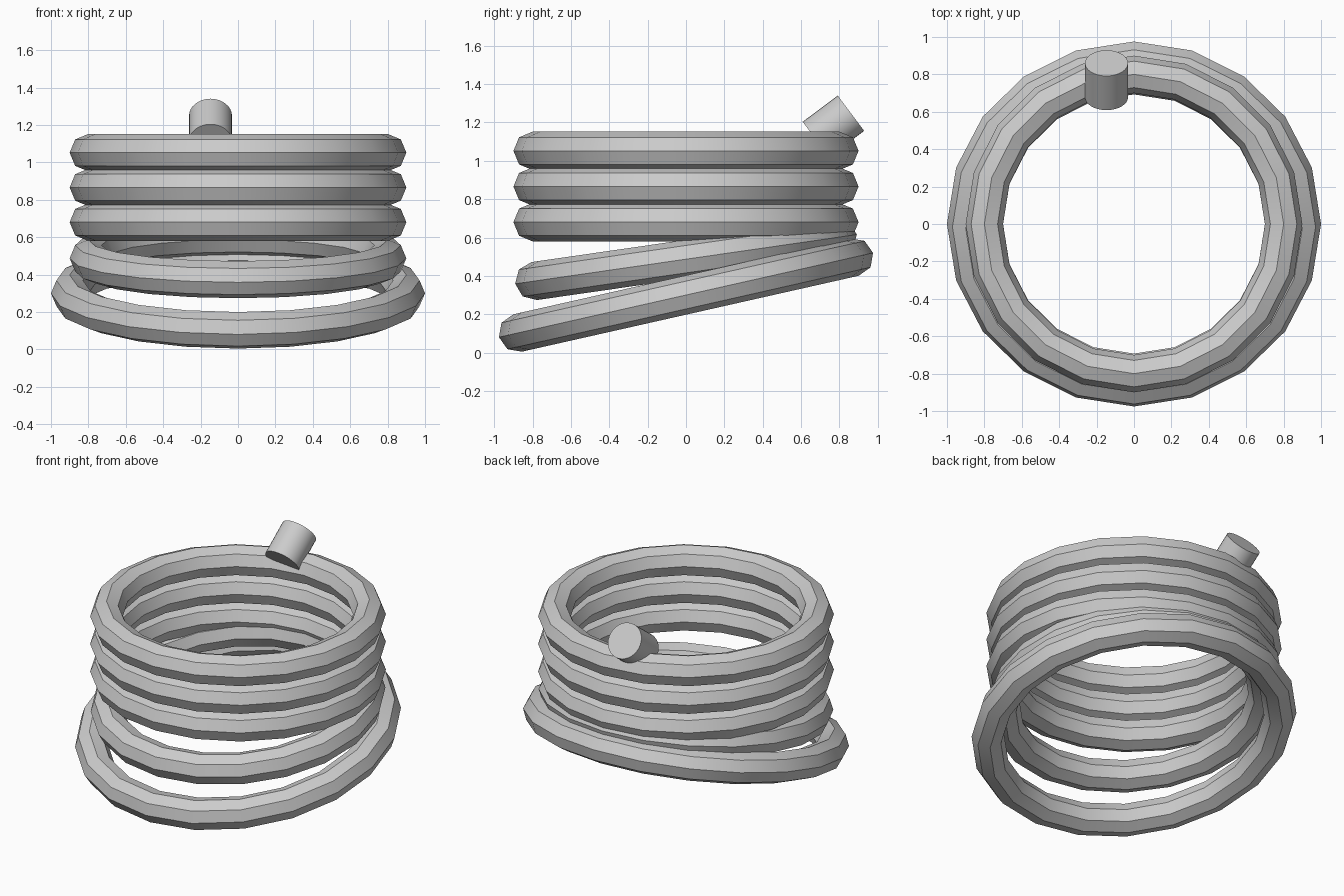
import bpy
from math import radians

if "Cube" in bpy.data.objects:
    bpy.data.objects.remove(bpy.data.objects["Cube"])


def finish(name):
    obj = bpy.context.object
    obj.name = name
    bpy.ops.object.shade_smooth_by_angle(angle=radians(30))
    return obj


def ring(name, radius, z, tilt=0.0):
    bpy.ops.mesh.primitive_torus_add(
        major_segments=20, minor_segments=8,
        major_radius=radius, minor_radius=0.1,
        location=(0, 0, z), rotation=(radians(tilt), 0, 0))
    return finish(name)


# Wide tilted ring on the ground and the smaller tilted ring above it
ring("base_ring", 0.9, 0.3, 12.7)
ring("tilted_ring", 0.8, 0.487, 8.2)

# Three level rings stacked on top
for i in range(3):
    ring(f"level_ring_{i + 1}", 0.8, 0.68 + 0.186 * i)

# Short slanted peg sunk into the back of the top ring
bpy.ops.mesh.primitive_cylinder_add(
    vertices=32, radius=0.115, depth=0.228,
    location=(-0.147, 0.769, 1.18), rotation=(radians(-53.2), 0, 0))
finish("slanted_peg")
